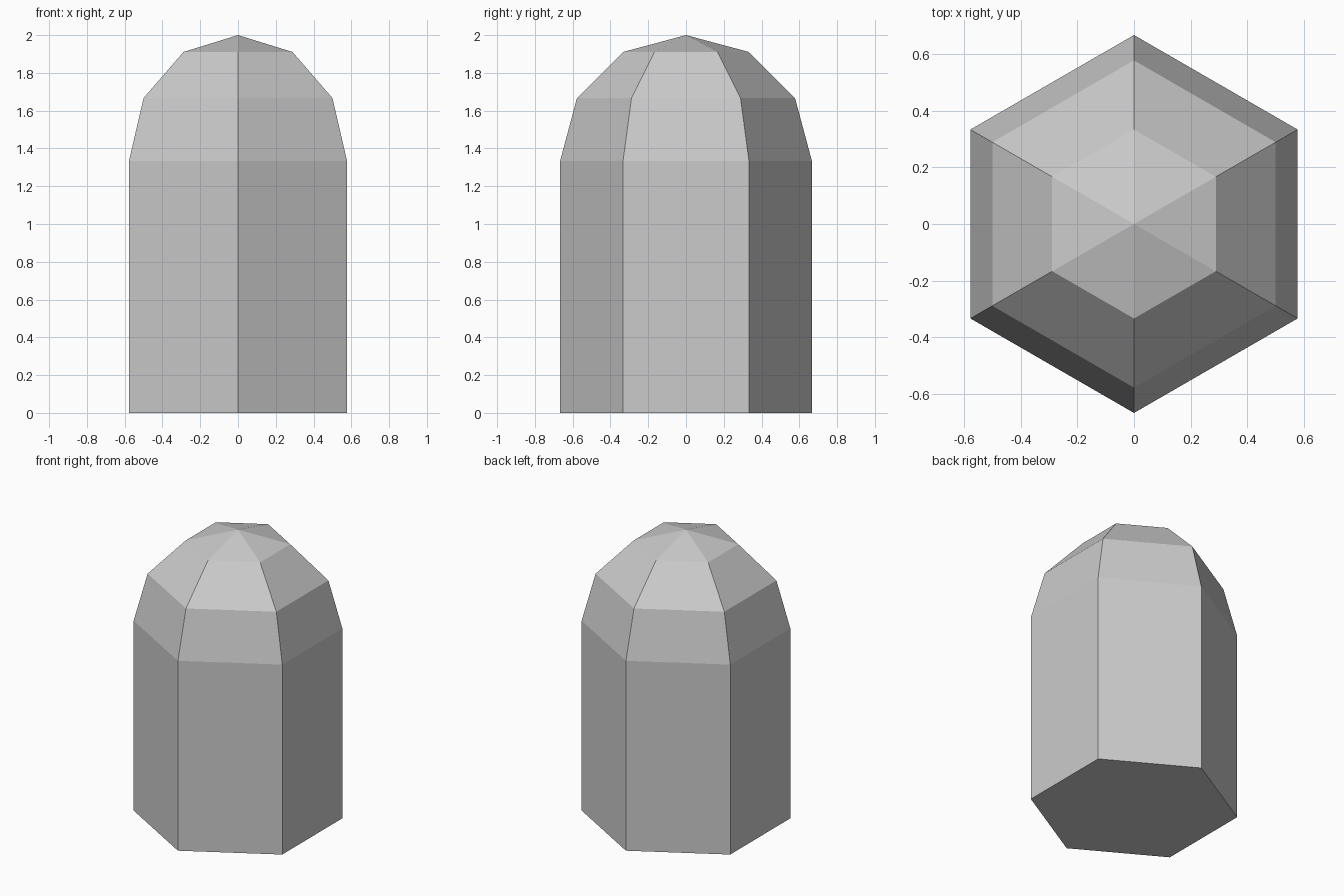
import bpy, bmesh, math

if "Cube" in bpy.data.objects:
    bpy.data.objects.remove(bpy.data.objects["Cube"])

SIDES = 6
RADIUS = 2 / 3        # corner radius of the body, also the dome radius
WALL = 4 / 3          # height where the dome begins
DOME_STEPS = 3

grey = bpy.data.materials.new("plain grey")
grey.diffuse_color = (0.6, 0.6, 0.6, 1)
grey.use_nodes = True
grey.node_tree.nodes["Principled BSDF"].inputs["Base Color"].default_value = grey.diffuse_color

bm = bmesh.new()


def ring(radius, z):
    """Hexagon of vertices with corners pointing front and back."""
    return [bm.verts.new((radius * math.sin(2 * math.pi * i / SIDES),
                          -radius * math.cos(2 * math.pi * i / SIDES), z))
            for i in range(SIDES)]


# Straight walls, then dome rings following a quarter circle
rings = [ring(RADIUS, 0)]
for step in range(DOME_STEPS):
    a = math.pi / 2 * step / DOME_STEPS
    rings.append(ring(RADIUS * math.cos(a), WALL + RADIUS * math.sin(a)))

for low, high in zip(rings, rings[1:]):
    for i in range(SIDES):
        j = (i + 1) % SIDES
        bm.faces.new((low[i], low[j], high[j], high[i]))

# Pointed cap and flat underside
tip = bm.verts.new((0, 0, WALL + RADIUS))
for i in range(SIDES):
    bm.faces.new((rings[-1][i], rings[-1][(i + 1) % SIDES], tip))
bm.faces.new(list(reversed(rings[0])))
bmesh.ops.recalc_face_normals(bm, faces=bm.faces)

mesh = bpy.data.meshes.new("domed_hexagonal_post")
bm.to_mesh(mesh)
bm.free()
mesh.materials.append(grey)
post = bpy.data.objects.new("domed_hexagonal_post", mesh)
bpy.context.collection.objects.link(post)
